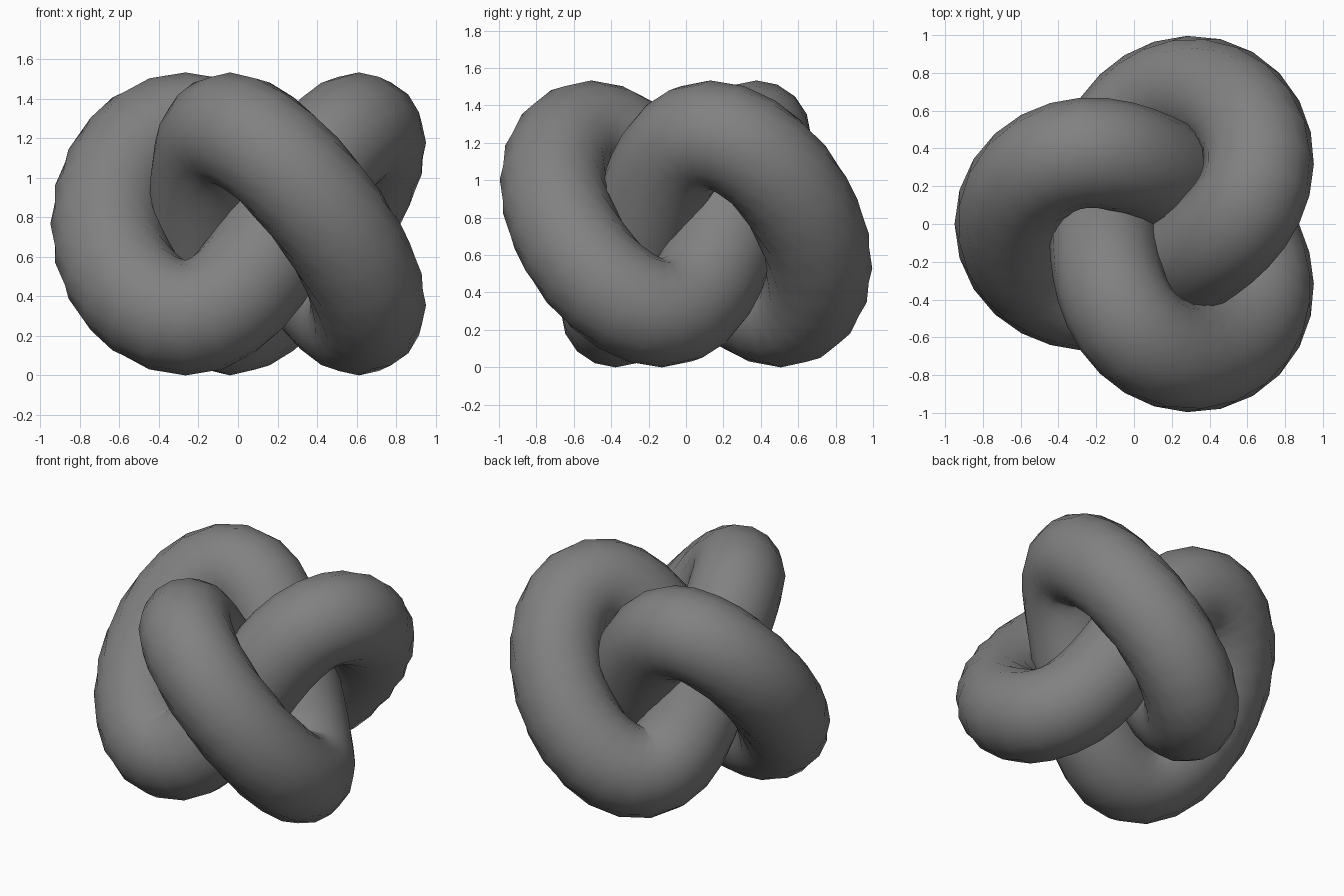
import bpy, bmesh
from math import sin, cos, tau
from mathutils import Vector

if "Cube" in bpy.data.objects:
    bpy.data.objects.remove(bpy.data.objects["Cube"])

A, B, D, C = 0.19, 0.51, 0.06, 0.475   # knot radii and height swing
R = 0.292                              # tube radius
X0, Z0 = 0.102, 0.766                  # knot centre
SEGS, SIDES = 72, 16


def path(t):
    return Vector((X0 - A * cos(t) - B * cos(2 * t) - D * cos(5 * t),
                   B * sin(2 * t) - A * sin(t) + D * sin(5 * t),
                   Z0 + C * sin(3 * t)))


# Thick tube swept around a closed three-lobed knot
bm = bmesh.new()
rings = []
for i in range(SEGS):
    t = tau * i / SEGS
    tangent = (path(t + 1e-3) - path(t - 1e-3)).normalized()
    side = tangent.cross(Vector((0, 0, 1))).normalized()
    up = side.cross(tangent)
    rings.append([bm.verts.new(path(t) + R * (cos(tau * j / SIDES) * side + sin(tau * j / SIDES) * up))
                  for j in range(SIDES)])
for i in range(SEGS):
    a, b = rings[i], rings[(i + 1) % SEGS]
    for j in range(SIDES):
        k = (j + 1) % SIDES
        bm.faces.new((a[j], a[k], b[k], b[j])).smooth = True
bmesh.ops.recalc_face_normals(bm, faces=bm.faces)
mesh = bpy.data.meshes.new("knot_tube")
bm.to_mesh(mesh)
bm.free()

# Dark grey surface
mat = bpy.data.materials.new("dark_grey")
mat.diffuse_color = (0.22, 0.22, 0.22, 1)
mat.use_nodes = True
mat.node_tree.nodes["Principled BSDF"].inputs["Base Color"].default_value = mat.diffuse_color
mesh.materials.append(mat)
bpy.context.collection.objects.link(bpy.data.objects.new("knot_tube", mesh))
